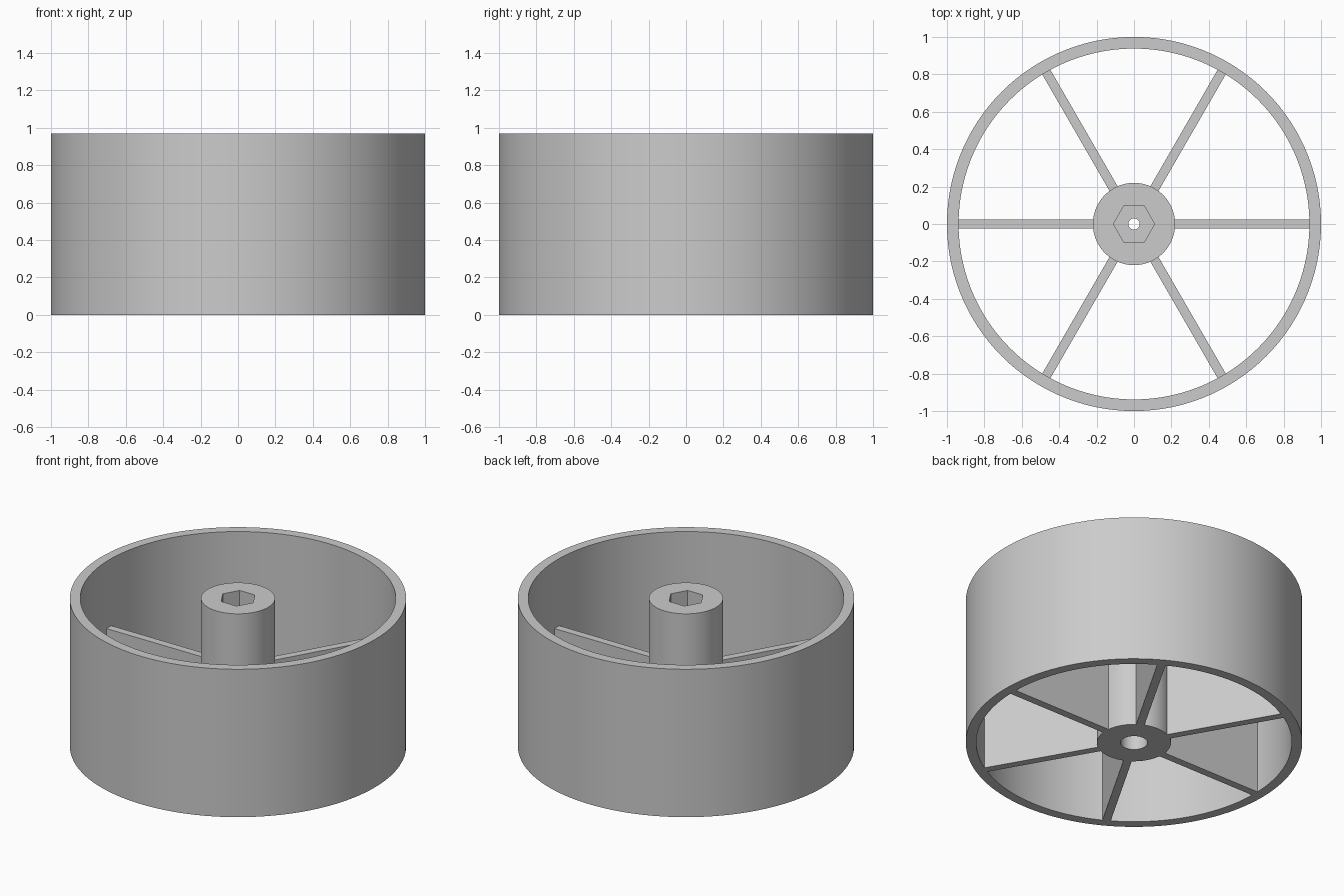
import bpy, bmesh
from math import cos, sin, pi, radians
from mathutils import Matrix

HEIGHT, SPOKE_TOP = 0.97, 0.53
RIM_INNER, HUB_RADIUS, SPOKE_WIDTH = 0.938, 0.22, 0.05

cube = bpy.data.objects.get("Cube")
if cube:
    bpy.data.objects.remove(cube)

grey = bpy.data.materials.new("plain grey")
grey.use_nodes = True
grey.diffuse_color = (0.6, 0.6, 0.6, 1)
grey.node_tree.nodes["Principled BSDF"].inputs["Base Color"].default_value = grey.diffuse_color


def finish(name, bm):
    bmesh.ops.recalc_face_normals(bm, faces=bm.faces)
    mesh = bpy.data.meshes.new(name)
    bm.to_mesh(mesh)
    bm.free()
    mesh.materials.append(grey)
    obj = bpy.data.objects.new(name, mesh)
    bpy.context.collection.objects.link(obj)
    bpy.ops.object.select_all(action="DESELECT")
    obj.select_set(True)
    bpy.context.view_layer.objects.active = obj
    bpy.ops.object.shade_smooth_by_angle(angle=radians(30))
    return obj


def round_ring(radius):
    return lambda a: radius


def hex_ring(corner):
    # Distance to a hexagon's side in direction a, with a corner on +x
    return lambda a: corner * cos(pi / 6) / cos(a % (pi / 3) - pi / 6)


def ring_solid(name, profile, sides):
    """Join a closed loop of (radius function, height) rings into a solid."""
    bm = bmesh.new()
    angles = [2 * pi * i / sides for i in range(sides)]
    rings = [[bm.verts.new((r(a) * cos(a), r(a) * sin(a), z)) for a in angles]
             for r, z in profile]
    for k, ring in enumerate(rings):
        following = rings[(k + 1) % len(rings)]
        for i in range(sides):
            j = (i + 1) % sides
            bm.faces.new((ring[i], ring[j], following[j], following[i]))
    return finish(name, bm)


# Wide outer rim
outer, inner = round_ring(1), round_ring(RIM_INNER)
ring_solid("rim", [(outer, 0), (outer, HEIGHT), (inner, HEIGHT), (inner, 0)], 120)

# Hub with a hexagonal nut pocket above, a screw hole and a shaft bore below
wall, pocket = round_ring(HUB_RADIUS), hex_ring(0.11)
screw, bore = round_ring(0.03), round_ring(0.08)
ring_solid("hub", [(wall, 0), (wall, HEIGHT), (pocket, HEIGHT), (pocket, 0.65),
                   (screw, 0.65), (screw, 0.5), (bore, 0.5), (bore, 0)], 72)

# Six upright spoke plates, flush with the bottom
start, end = HUB_RADIUS - 0.003, RIM_INNER + 0.001
for n in range(6):
    bm = bmesh.new()
    bmesh.ops.create_cube(bm, size=1)
    bm.transform(Matrix.Rotation(n * pi / 3, 4, "Z")
                 @ Matrix.Translation(((start + end) / 2, 0, SPOKE_TOP / 2))
                 @ Matrix.Diagonal((end - start, SPOKE_WIDTH, SPOKE_TOP, 1)))
    finish(f"spoke_{n + 1}", bm)
